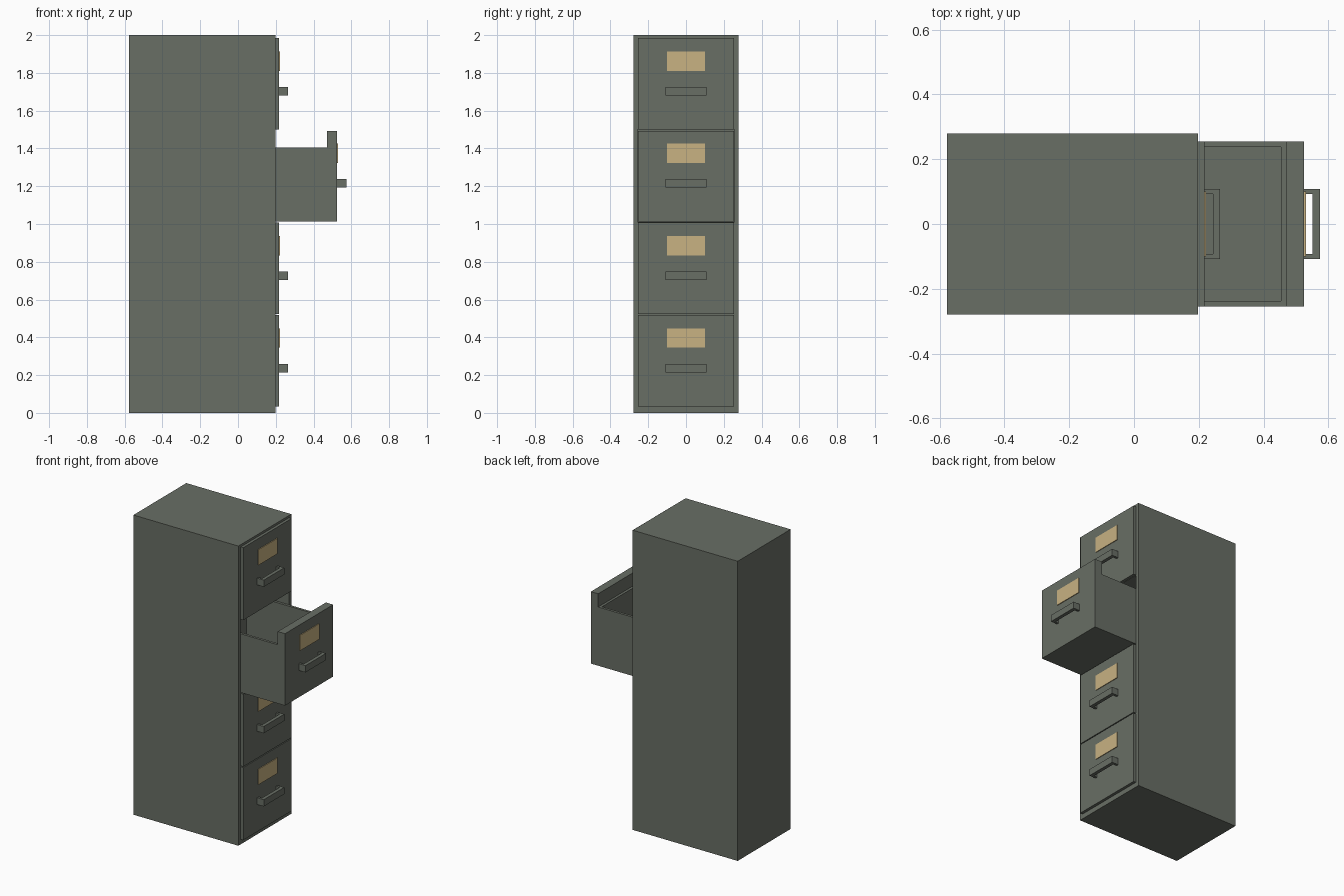
import bpy, bmesh
from mathutils import Vector

if "Cube" in bpy.data.objects:
    bpy.data.objects.remove(bpy.data.objects["Cube"])


def material(name, rgb):
    m = bpy.data.materials.new(name)
    m.diffuse_color = (*rgb, 1)
    m.use_nodes = True
    m.node_tree.nodes["Principled BSDF"].inputs["Base Color"].default_value = m.diffuse_color
    return m


GREY = material("grey_green_metal", (0.14, 0.156, 0.13))
TAN = material("tan_card", (0.578, 0.445, 0.223))


def finish(name, bm, mat):
    bmesh.ops.recalc_face_normals(bm, faces=bm.faces)
    me = bpy.data.meshes.new(name)
    bm.to_mesh(me)
    bm.free()
    me.materials.append(mat)
    ob = bpy.data.objects.new(name, me)
    bpy.context.collection.objects.link(ob)
    return ob


def box_bm(x0, x1, y0, y1, z0, z1):
    bm = bmesh.new()
    bmesh.ops.create_cube(bm, size=1)
    for v in bm.verts:
        v.co = Vector(((x0 + x1) / 2 + v.co.x * (x1 - x0),
                       (y0 + y1) / 2 + v.co.y * (y1 - y0),
                       (z0 + z1) / 2 + v.co.z * (z1 - z0)))
    bm.normal_update()
    return bm


def box(name, mat, *dims):
    return finish(name, box_bm(*dims), mat)


# Cabinet body with a deep bay for the open drawer
BACK, FRONT = -0.577, 0.198
bm = box_bm(BACK, FRONT, -0.279, 0.279, 0, 2)
for co, no in (((0, 0, 1.010), (0, 0, 1)), ((0, 0, 1.499), (0, 0, 1)),
               ((0, -0.257, 0), (0, 1, 0)), ((0, 0.257, 0), (0, 1, 0))):
    geom = bm.verts[:] + bm.edges[:] + bm.faces[:]
    bmesh.ops.bisect_plane(bm, geom=geom, plane_co=co, plane_no=no)
bm.normal_update()
bay = [f for f in bm.faces if f.normal.x > 0.9
       and abs(f.calc_center_median().y) < 0.1
       and 1.1 < f.calc_center_median().z < 1.4]
bay = bmesh.ops.extrude_discrete_faces(bm, faces=bay)["faces"]
bmesh.ops.translate(bm, vec=(-0.75, 0, 0), verts=bay[0].verts[:])
finish("cabinet_body", bm, GREY)


# U-shaped pull handle: flat outline raised in z
def handle(name, x, z):
    d, w, t = 0.049, 0.108, 0.015
    outline = [(0, -w), (d, -w), (d, w), (0, w),
               (0, w - t), (d - 0.023, w - t), (d - 0.023, -w + t), (0, -w + t)]
    bm = bmesh.new()
    face = bm.faces.new([bm.verts.new((x + px, py, z)) for px, py in outline])
    top = bmesh.ops.extrude_face_region(bm, geom=[face])["geom"]
    bmesh.ops.translate(bm, vec=(0, 0, 0.045),
                        verts=[g for g in top if isinstance(g, bmesh.types.BMVert)])
    finish(name, bm, GREY)


# Drawers, bottom to top; the third is pulled out
CLOSED, OPEN = 0.217, 0.525
for i, (z0, z1) in enumerate(((0.033, 0.517), (0.523, 1.007),
                              (1.013, 1.493), (1.501, 1.985)), 1):
    face_x = OPEN if i == 3 else CLOSED
    back_x = 0.471 if i == 3 else 0.190
    base = 0.033 + (i - 1) * 0.4885
    box(f"drawer_front_{i}", GREY, back_x, face_x, -0.254, 0.254, z0, z1)
    box(f"label_card_{i}", TAN, face_x - 0.002, face_x + 0.005,
        -0.101, 0.101, base + 0.312, base + 0.415)
    handle(f"drawer_handle_{i}", face_x, base + 0.182)

# Open drawer tray
bm = box_bm(-0.12, 0.471, -0.254, 0.254, 1.013, 1.405)
top = [f for f in bm.faces if f.normal.z > 0.9]
bmesh.ops.inset_region(bm, faces=top, thickness=0.024)
well = bmesh.ops.extrude_discrete_faces(bm, faces=top)["faces"]
bmesh.ops.translate(bm, vec=(0, 0, -0.368), verts=well[0].verts[:])
finish("drawer_tray", bm, GREY)
